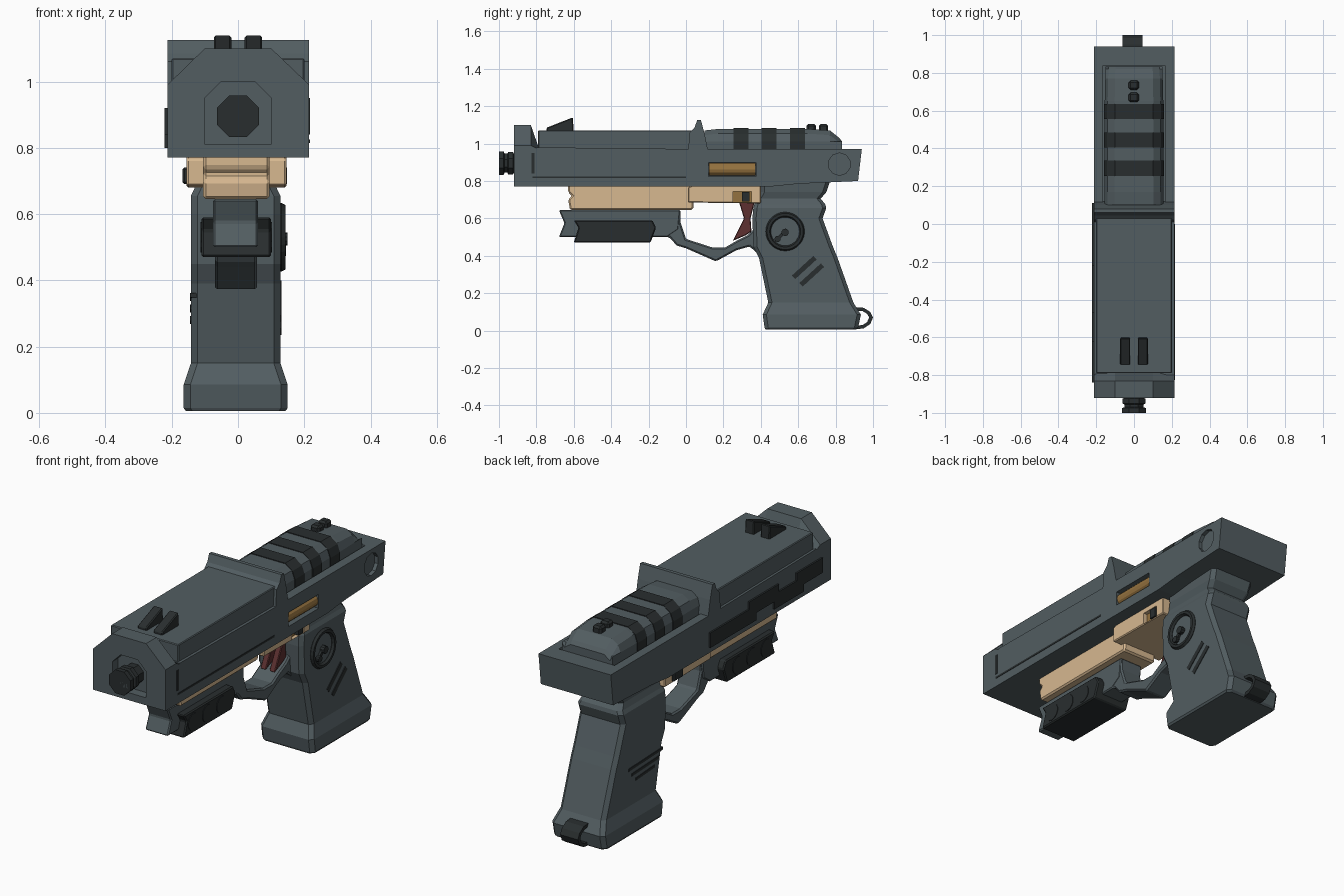
import bpy, bmesh, math
from mathutils import Matrix

if "Cube" in bpy.data.objects:
    bpy.data.objects.remove(bpy.data.objects["Cube"])


def material(name, c):
    m = bpy.data.materials.new(name)
    m.diffuse_color = (*c, 1)
    m.use_nodes = True
    m.node_tree.nodes["Principled BSDF"].inputs["Base Color"].default_value = m.diffuse_color
    return m


SLATE = material("slate", (0.085, 0.11, 0.12))
DARK = material("dark", (0.022, 0.027, 0.028))
TAN = material("tan", (0.68, 0.48, 0.28))
BRASS = material("brass", (0.30, 0.17, 0.05))
RED = material("dark_red", (0.11, 0.03, 0.03))


def finish(name, bm, mat, bevel=0):
    bmesh.ops.recalc_face_normals(bm, faces=bm.faces)
    me = bpy.data.meshes.new(name)
    bm.to_mesh(me)
    bm.free()
    ob = bpy.data.objects.new(name, me)
    bpy.context.collection.objects.link(ob)
    if mat:
        me.materials.append(mat)
    if bevel:
        b = ob.modifiers.new("bevel", 'BEVEL')
        b.width, b.segments, b.limit_method = bevel, 1, 'ANGLE'
        b.angle_limit = math.radians(35)
    return ob


def loft(name, rings, mat, bevel=0):
    bm = bmesh.new()
    vs = [[bm.verts.new(p) for p in r] for r in rings]
    n = len(vs[0])
    for a, b in zip(vs, vs[1:]):
        for i in range(n):
            bm.faces.new((a[i], a[(i + 1) % n], b[(i + 1) % n], b[i]))
    bm.faces.new(vs[0])
    bm.faces.new(vs[-1])
    return finish(name, bm, mat, bevel)


def prism(name, yz, x0, x1, mat, bevel=0):
    return loft(name, [[(x, y, z) for y, z in yz] for x in (x0, x1)], mat, bevel)


def box(name, x0, x1, y0, y1, z0, z1, mat, bevel=0):
    return prism(name, [(y0, z0), (y1, z0), (y1, z1), (y0, z1)], x0, x1, mat, bevel)


def disc(name, x0, x1, y, z, r, n, mat):
    pts = [(y + r * math.cos((i + .5) * math.tau / n), z + r * math.sin((i + .5) * math.tau / n)) for i in range(n)]
    return prism(name, pts, x0, x1, mat)


def bar(name, x0, x1, y0, z0, y1, z1, t, mat):
    # slanted strip on a side face
    L = math.hypot(y1 - y0, z1 - z0)
    ny, nz = -(z1 - z0) / L * t / 2, (y1 - y0) / L * t / 2
    return prism(name, [(y0 - ny, z0 - nz), (y1 - ny, z1 - nz), (y1 + ny, z1 + nz), (y0 + ny, z0 + nz)], x0, x1, mat)


def cut(ob, cutter):
    cutter.hide_render = True
    cutter.hide_viewport = True
    m = ob.modifiers.new("cut", 'BOOLEAN')
    m.object, m.operation, m.solver = cutter, 'DIFFERENCE', 'EXACT'


# slide: lower body, narrower top, raised ridge
body = prism("slide_body", [(-0.80, 0.77), (0.45, 0.77), (0.60, 0.785), (0.92, 0.80), (0.94, 0.97), (0.10, 0.97),
                            (-0.80, 0.98)], -0.213, 0.215, SLATE)
cut(body, box("dome_recess_cutter", -0.165, 0.165, 0.105, 0.84, 0.94, 1.2, None))
cut(body, box("ejection_port_cutter", 0.185, 0.3, 0.12, 0.375, 0.825, 0.90, None))
cut(body, disc("pivot_cutter", 0.195, 0.3, 0.82, 0.89, 0.06, 10, None))
box("slide_top", -0.2, 0.2, -0.79, 0.05, 0.95, 1.07, SLATE, 0.004)
prism("slide_ridge", [(0.01, 0.95), (0.02, 1.06), (0.045, 1.085), (0.06, 1.125), (0.08, 1.125), (0.10, 1.05), (0.12, 0.95)],
      -0.213, 0.215, SLATE)

# chamfered muzzle block with a recess round the barrel
def muzzle_ring(y, top, side):
    return [(-.213, y, .77), (.215, y, .77), (.215, y, side), (.1, y, top), (-.1, y, top), (-.213, y, side)]


muzzle = loft("muzzle_block", [muzzle_ring(-0.92, 1.10, 0.99), muzzle_ring(-0.83, 1.10, 0.99),
                               muzzle_ring(-0.79, 0.985, 0.97)], SLATE)
hole = [(-.1, .81), (.1, .81), (.1, .95), (.05, 1.0), (-.05, 1.0), (-.1, .95)]
cut(muzzle, loft("muzzle_cutter", [[(x, y, z) for x, z in hole] for y in (-1.0, -0.87)], None))


# octagonal barrel with grooves and a bore
def octagon(y, r):
    return [(r * math.cos((i + .5) * math.tau / 8), y, .895 + r * math.sin((i + .5) * math.tau / 8)) for i in range(8)]


loft("barrel", [octagon(y, r) for y, r in [(-.92, .05), (-1.0, .05), (-1.0, .068), (-.975, .068), (-.97, .055),
                                           (-.955, .055), (-.95, .066), (-.925, .066), (-.92, .055), (-.86, .055)]][2:], DARK)
loft("barrel_bore", [octagon(-1.0, .05), octagon(-0.999, .05)], SLATE)

# ejection port round and side grooves
disc("brass_insert", 0.15, 0.19, 0.2475, 0.8625, 0.02, 8, BRASS)
bm = bmesh.new()
bmesh.ops.create_cone(bm, cap_ends=True, segments=12, radius1=.034, radius2=.034, depth=.25,
                      matrix=Matrix.Translation((.18, .2475, .8625)) @ Matrix.Rotation(math.pi / 2, 4, 'X'))
finish("brass_round", bm, BRASS)
box("side_line", 0.21, 0.217, -0.82, 0.0, 0.815, 0.825, DARK)
box("front_line", 0.21, 0.217, -0.825, -0.81, 0.84, 0.95, DARK)

# stepped panel on the left side
prism("left_panel", [(0.11, 0.80), (-0.28, 0.80), (-0.28, 0.84), (-0.43, 0.84), (-0.43, 0.80), (-0.68, 0.80),
                     (-0.68, 0.84), (-0.84, 0.84), (-0.84, 0.92), (-0.62, 0.92), (-0.62, 0.88), (-0.47, 0.88),
                     (-0.47, 0.92), (-0.22, 0.92), (-0.22, 0.88), (0.11, 0.88)], -0.222, -0.20, DARK)
box("left_panel_edge", -0.219, -0.2, -0.83, -0.69, 0.845, 0.915, RED)


# rounded rear dome with three bands
def dome_ring(y, w, top, e=0):
    h = [(w + e, .93), (w + e, 1.01), (w * .9 + e, 1.05 + (top - 1.075)), (w * .66, top + e)]
    return [(x, y, z) for x, z in h] + [(-x, y, z) for x, z in reversed(h)]


loft("rear_dome", [dome_ring(y, w, t) for y, w, t in
                   [(.10, .155, 1.07), (.17, .155, 1.078), (.65, .155, 1.078), (.77, .152, 1.07), (.82, .15, 1.03), (.835, .15, 1.01)]],
     SLATE)
for i, y in enumerate((.255, .405, .555)):
    loft(f"dome_band_{i}", [dome_ring(y, .153, 1.076, .006), dome_ring(y + .08, .153, 1.076, .006)], DARK)

# sights
for i, s in enumerate((-1, 1)):
    prism(f"front_sight_{i}", [(-.745, 1.06), (-.745, 1.085), (-.605, 1.14), (-.60, 1.06)], s * .02, s * .073, DARK, .005)
for i, y in enumerate((.645, .71)):
    box(f"rear_sight_{i}", -.028, .026, y, y + .05, 1.05, 1.105, DARK, .01)

# tan frame
prism("frame_front", [(-.63, .79), (-.63, .74), (-.61, .72), (-.63, .70), (-.62, .645), (.035, .645), (.04, .66), (.04, .79)],
      -.105, .095, TAN, .008)
frame = prism("frame_rear", [(.01, .685), (.40, .68), (.40, .79), (.085, .79), (.055, .81), (.03, .775), (.01, .765)],
              -.155, .146, TAN, .005)
cut(frame, box("catch_cutter", .12, .2, .25, .35, .685, .745, None))
box("catch_brass", .10, .125, .25, .35, .685, .745, BRASS)
box("catch_dark", .10, .148, .30, .34, .69, .74, DARK)
box("left_catch", -.168, -.14, .26, .34, .69, .74, DARK, .006)

# lower rail with trigger guard
prism("rail", [(-.68, .645), (-.65, .575), (-.68, .50), (-.10, .50), (-.04, .54), (-.03, .645)], -.075, .06, SLATE, .006)
prism("trigger_guard", [(-.14, .645), (-.14, .50), (-.09, .50), (-.05, .455), (0, .44), (.16, .37), (.27, .43),
                        (.34, .45), (.42, .38), (.42, .54), (.36, .54), (.33, .51), (.27, .48), (.21, .445),
                        (.14, .445), (0, .49), (-.03, .58), (-.03, .645)], -.07, .058, SLATE, .008)
prism("rail_unit", [(-.60, .59), (-.575, .55), (-.60, .47), (-.19, .47), (-.16, .55), (-.18, .59)], -.11, .10, DARK, .006)
for s, x in ((-1, -.113), (1, .103)):
    for i in range(3):
        disc(f"rail_stud_{s}_{i}", x, x - s * .03, -.52 + .12 * i, .53, .046, 14, DARK)

# trigger
for i, x in enumerate((-.045, .008)):
    prism(f"trigger_{i}", [(.28, .70), (.31, .60), (.25, .48), (.32, .51), (.35, .53), (.345, .60), (.37, .70)],
          x, x + .034, RED, .004)

# lofted grip with chamfered corners
def grip_ring(z, y0, y1, w, c=.02, x=-.007):
    q = [(-w, y0 + c), (-w + c, y0), (w - c, y0), (w, y0 + c), (w, y1 - c), (w - c, y1), (-w + c, y1), (-w, y1 - c)]
    return [(x + a, b, z) for a, b in q]


loft("grip", [grip_ring(*s) for s in [
    (0.005, .425, .91, .15), (.015, .42, .92, .157), (.085, .41, .935, .157), (.15, .44, .895, .135),
    (.39, .39, .81, .135), (.45, .36, .785, .135), (.60, .355, .73, .135), (.655, .36, .75, .135), (.675, .365, .745, .125),
    (.705, .38, .72, .115), (.74, .40, .75, .125), (.80, .40, .77, .13)]], SLATE)

# right grip dial and slashes
bpy.ops.mesh.primitive_torus_add(major_radius=.09, minor_radius=.014, major_segments=28, minor_segments=6,
                                 location=(.131, .53, .53), rotation=(0, math.pi / 2, 0))
ring = bpy.context.object
ring.name = "grip_ring"
ring.data.materials.append(DARK)
disc("dial_hub", .12, .15, .53, .525, .02, 10, DARK)
disc("dial_tip", .12, .145, .49, .49, .017, 10, DARK)
bar("dial_bar", .12, .14, .48, .48, .54, .54, .018, DARK)
for i, (y, z) in enumerate(((.575, .285), (.615, .245))):
    bar(f"right_slash_{i}", .11, .131, y, z, y + .115, z + .105, .026, DARK)

# left grip slashes
for i, (y0, y1, z) in enumerate(((.40, .69, .355), (.43, .665, .32), (.47, .63, .285))):
    bar(f"left_slash_{i}", -.145, -.12, y0, z, y1, z - .01, .014, DARK)

# lanyard loop at the heel
prism("lanyard_loop", [(.90, .125), (.95, .122), (.985, .10), (1.0, .07), (.985, .035), (.95, .012), (.90, .006),
                       (.90, .025), (.945, .03), (.968, .045), (.98, .07), (.968, .09), (.945, .104), (.90, .107)],
      -.06, .045, DARK)
